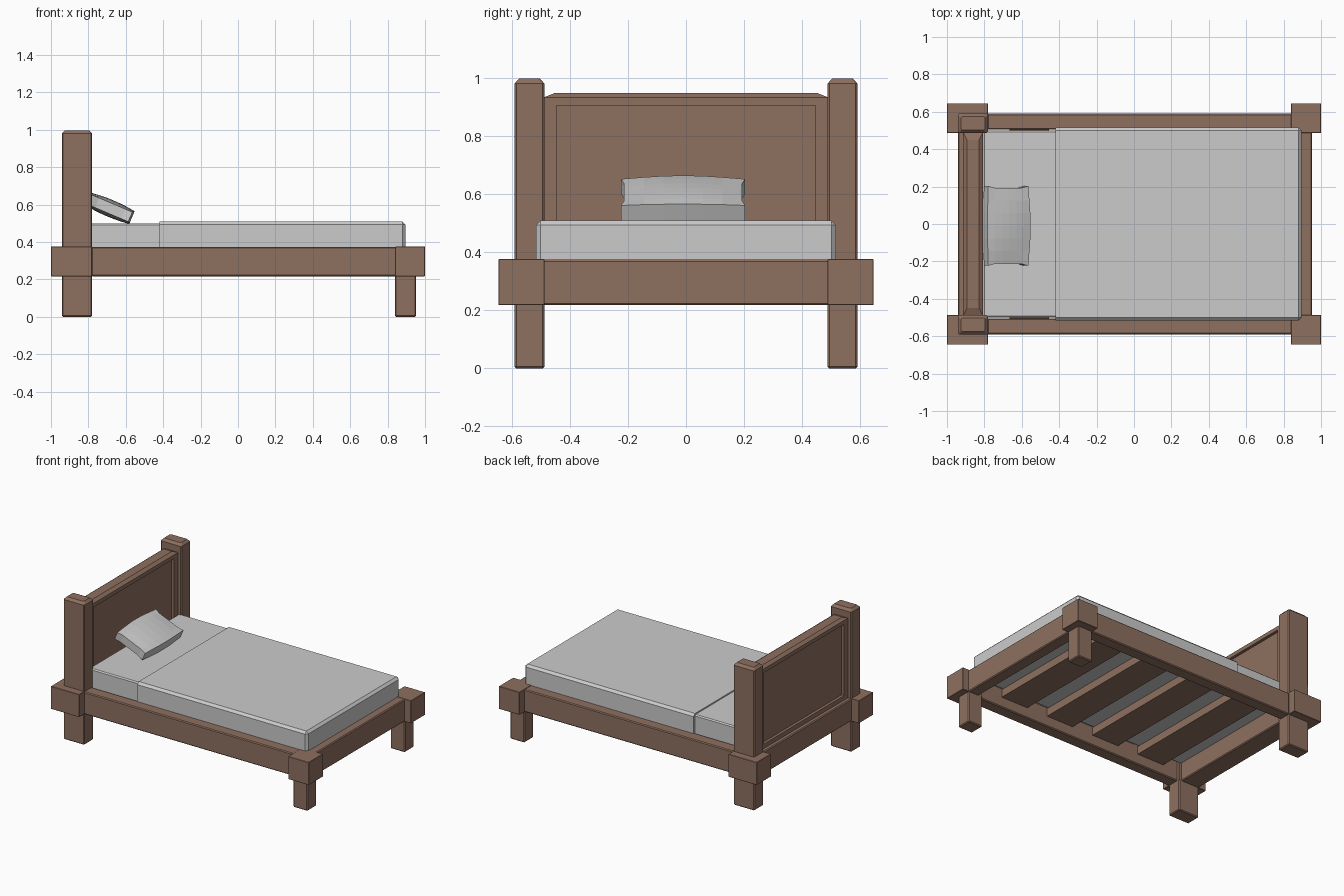
import bpy, bmesh
from math import radians
from mathutils import Matrix, Vector

if "Cube" in bpy.data.objects:
    bpy.data.objects.remove(bpy.data.objects["Cube"])

wood = bpy.data.materials.new("wood")
wood.diffuse_color = (0.27, 0.16, 0.115, 1)
wood.use_nodes = True
wood.node_tree.nodes["Principled BSDF"].inputs["Base Color"].default_value = wood.diffuse_color


def finish(name, bm, mat=None):
    bmesh.ops.recalc_face_normals(bm, faces=bm.faces)
    me = bpy.data.meshes.new(name)
    bm.to_mesh(me)
    bm.free()
    ob = bpy.data.objects.new(name, me)
    bpy.context.collection.objects.link(ob)
    if mat:
        me.materials.append(mat)
    return ob


def cube(lo, hi):
    bm = bmesh.new()
    bmesh.ops.create_cube(bm, size=1)
    for v in bm.verts:
        v.co = Vector([lo[i] + (v.co[i] + 0.5) * (hi[i] - lo[i]) for i in range(3)])
    return bm


def box(name, lo, hi, mat=wood, bevel=0.0, cap=0.0):
    bm = cube(lo, hi)
    if cap:  # tapered top: wide, shallow chamfer
        bm.normal_update()
        top = next(f for f in bm.faces if f.normal.z > 0.9)
        bmesh.ops.inset_region(bm, faces=[top], thickness=cap)
        for v in bm.verts:
            if v.co.z > hi[2] - 1e-4 and v not in top.verts[:]:
                v.co.z -= cap * 0.75
    ob = finish(name, bm, mat)
    if bevel:
        m = ob.modifiers.new("bevel", 'BEVEL')
        m.width = bevel
        m.segments = 1
        m.limit_method = 'ANGLE'
        m.angle_limit = radians(60)
    return ob


def pair(name, lo, hi, **kw):
    # left and right copies mirrored across y = 0
    box(name + "_left", lo, hi, **kw)
    box(name + "_right", (lo[0], -hi[1], lo[2]), (hi[0], -lo[1], hi[2]), **kw)


# Posts, legs and corner blocks
pair("head_post", (-0.942, 0.487, 0), (-0.78, 0.59, 0.997), bevel=0.006, cap=0.023)
pair("foot_leg", (0.84, 0.487, 0), (0.952, 0.59, 0.36), bevel=0.006)
pair("head_corner_block", (-1, 0.487, 0.217), (-0.78, 0.645, 0.376), bevel=0.002)
pair("foot_corner_block", (0.84, 0.487, 0.217), (1, 0.645, 0.376), bevel=0.002)

# Rails
pair("side_rail", (-0.785, 0.505, 0.217), (0.845, 0.59, 0.374), bevel=0.006)
box("foot_rail", (0.868, -0.495, 0.217), (0.952, 0.495, 0.374), bevel=0.006)
box("head_rail", (-0.942, -0.495, 0.217), (-0.8, 0.495, 0.374), bevel=0.006)

# Slats
for i in range(4):
    x = (i - 1.5) * 0.373
    box(f"slat_{i + 1}", (x - 0.105, -0.51, 0.29), (x + 0.105, 0.51, 0.345))

# Headboard with chamfered top and recessed panel on both faces
bm = cube((-0.914, -0.49, 0.35), (-0.807, 0.49, 0.932))
bm.normal_update()
for sign in (-1, 1):
    f = next(f for f in bm.faces if f.normal.x * sign > 0.9)
    bmesh.ops.inset_region(bm, faces=[f], thickness=0.04)
    for v in f.verts:
        v.co.y = 0.446 if v.co.y > 0 else -0.446
        v.co.z = 0.905 if v.co.z > 0.6 else 0.405
    r = bmesh.ops.extrude_discrete_faces(bm, faces=[f])
    for v in r["faces"][0].verts:
        v.co.x -= sign * 0.02
    bm.normal_update()
top = next(f for f in bm.faces if f.normal.z > 0.9 and f.calc_center_median().z > 0.92)
top = bmesh.ops.extrude_discrete_faces(bm, faces=[top])["faces"][0]
for v in top.verts:
    v.co = ((-0.893 if v.co.x < -0.86 else -0.829), 0.45 if v.co.y > 0 else -0.45, 0.948)
finish("headboard", bm, wood)

# Mattress and blanket
box("mattress", (-0.807, -0.5, 0.345), (0.88, 0.5, 0.5), None, 0.008)
bm = cube((-0.42, -0.516, 0.35), (0.896, 0.516, 0.509))
bmesh.ops.bevel(bm, geom=[e for e in bm.edges
                          if (all(v.co.z > 0.5 for v in e.verts) or all(v.co.x > 0.8 for v in e.verts))
                          and not all(v.co.x < 0 for v in e.verts)],
                offset=0.016, segments=1, affect='EDGES')
finish("blanket", bm)

# Pillow: bulging subdivided cushion with small corner ears, leaning on the headboard
bm = cube((-1, -1, -1), (1, 1, 1))
bmesh.ops.subdivide_edges(bm, edges=bm.edges[:], cuts=5, use_grid_fill=True)
for v in bm.verts:
    u, w, t = v.co
    bulge = (1 - u * u) * (1 - w * w)
    ear = abs(u) > 0.9 and abs(w) > 0.9
    v.co = (u * (0.114 + 0.012 * (1 - w * w)) * (1.02 if ear else 1),
            w * 0.203 * (1.05 if ear else 1),
            t * (0.028 + 0.009 * (1 - w * w) + 0.009 * bulge))
bmesh.ops.transform(bm, verts=bm.verts, matrix=Matrix.Translation((-0.683, -0.01, 0.58))
                    @ Matrix.Rotation(radians(23), 4, 'Y'))
finish("pillow", bm)
